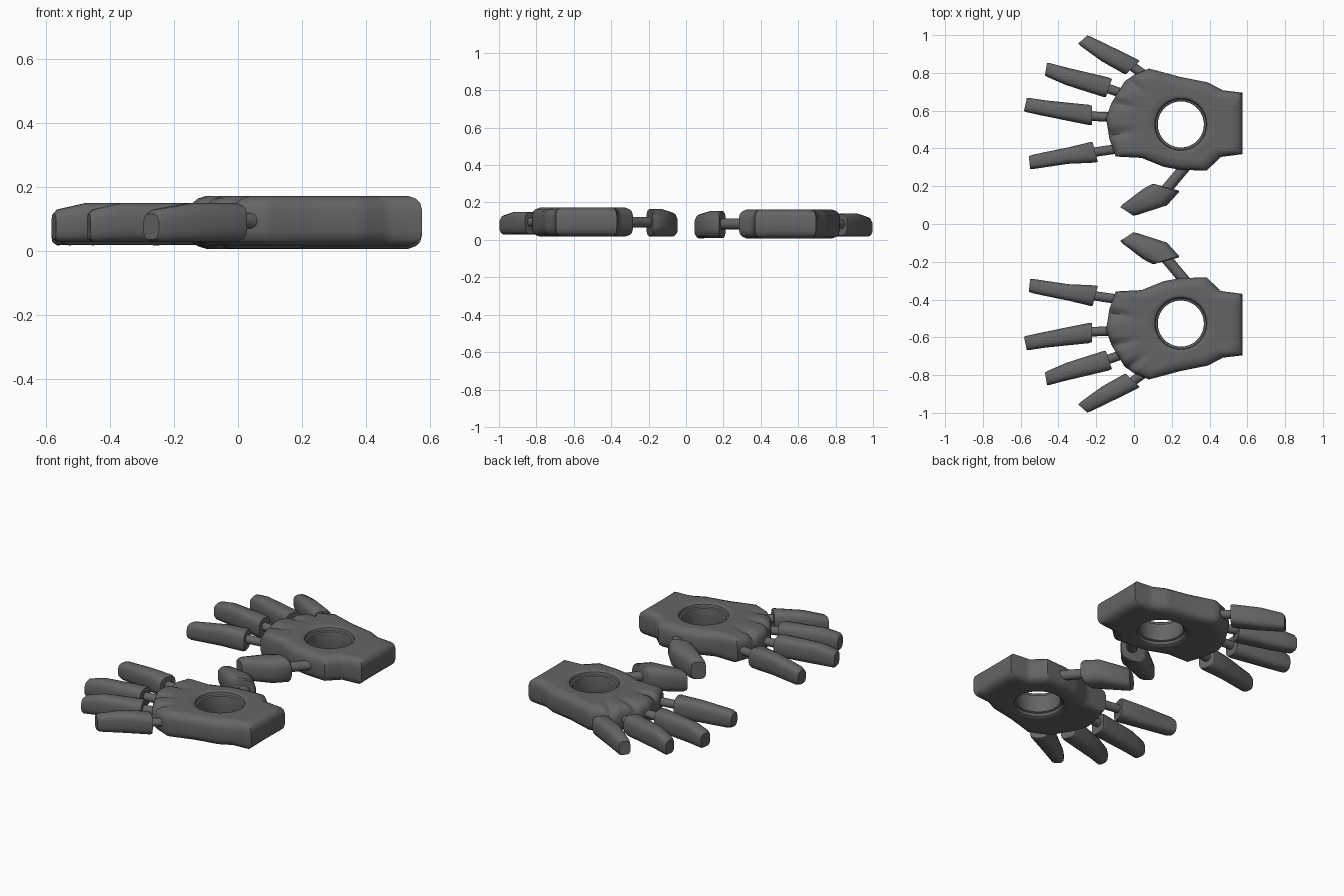
import bpy, bmesh, math
from mathutils import Vector

cube = bpy.data.objects.get("Cube")
if cube:
    bpy.data.objects.remove(cube)

grey = bpy.data.materials.new("dark grey")
grey.use_nodes = True
colour = (0.13, 0.13, 0.13, 1)
grey.diffuse_color = colour
grey.node_tree.nodes["Principled BSDF"].inputs["Base Color"].default_value = colour
grey.node_tree.nodes["Principled BSDF"].inputs["Roughness"].default_value = 0.6


def finish(name, rings, side, lift, closed=False, angle=40):
    """Skin a list of point rings; cap the ends or join last to first."""
    bm = bmesh.new()
    loops = [[bm.verts.new((p[0], p[1] * side, p[2] + lift)) for p in r] for r in rings]
    n = len(loops[0])
    pairs = list(zip(loops, loops[1:]))
    if closed:
        pairs.append((loops[-1], loops[0]))
    for a, b in pairs:
        for i in range(n):
            j = (i + 1) % n
            bm.faces.new((a[i], a[j], b[j], b[i]))
    if not closed:
        bm.faces.new(loops[0])
        bm.faces.new(loops[-1])
    bmesh.ops.recalc_face_normals(bm, faces=bm.faces)
    mesh = bpy.data.meshes.new(name)
    bm.to_mesh(mesh)
    bm.free()
    mesh.materials.append(grey)
    ob = bpy.data.objects.new(name, mesh)
    bpy.context.collection.objects.link(ob)
    bpy.ops.object.select_all(action='DESELECT')
    ob.select_set(True)
    bpy.context.view_layer.objects.active = ob
    bpy.ops.object.shade_smooth_by_angle(angle=math.radians(angle))


# Palm outline, hole and knuckle grooves, seen from above
OUTLINE = [(.575, .37), (.575, .695), (.47, .708), (.39, .75), (.24, .78), (.08, .823),
           (0, .79), (-.05, .755), (-.09, .69), (-.12, .64), (-.148, .56), (-.13, .45),
           (-.097, .357), (.04, .35), (.16, .302), (.25, .286), (.385, .283), (.46, .355)]
HOLE = Vector((.248, .527))
GROOVES = [((-.15, .47), (.02, .495)), ((-.14, .645), (.02, .62)), ((-.05, .77), (.06, .70))]
TOP, MID = .16, .082


def groove_depth(p):
    depth = 0
    for a, b in GROOVES:
        a, b = Vector(a), Vector(b)
        t = min(max((p - a).dot(b - a) / (b - a).length_squared, 0), 1)
        d = (p - a.lerp(b, t)).length
        depth = max(depth, .035 * (1 - t) * max(0, 1 - d / .035))
    return depth


def palm(name, side, lift):
    edge = []
    for i, a in enumerate(OUTLINE):
        b = OUTLINE[(i + 1) % len(OUTLINE)]
        edge += [Vector(a).lerp(Vector(b), k / 6) for k in range(6)]
    # Upper half: ("hole", radius, z) then ("edge", inset, z)
    upper = [("hole", .122, .125), ("hole", .124, .134), ("hole", .134, .138),
             ("hole", .138, .153), ("hole", .148, TOP)]
    upper += [("mix", t, TOP) for t in (.2, .4, .6, .8)]
    upper += [("edge", .05, TOP), ("edge", .022, .151), ("edge", .007, .138), ("edge", 0, .115)]
    rows = upper + [(k, v, 2 * MID - z) for k, v, z in reversed(upper)]
    rings = []
    for kind, v, z in rows:
        ring = []
        for p in edge:
            out = p - HOLE
            u = out.normalized()
            if kind == "hole":
                q = HOLE + u * v
            elif kind == "edge":
                q = p - u * v
            else:
                q = HOLE + u * (.148 + v * (out.length - .05 - .148))
            dz = 0 if kind == "hole" else groove_depth(q)
            ring.append((q.x, q.y, z - dz if z > MID else z))
        rings.append(ring)
    finish(name, rings, side, lift, closed=True)


def section(a, b, low, high, size=1.0, sides=16):
    """Rounded-box ring spanning edge points a and b."""
    a, b = Vector(a), Vector(b)
    mid, half = (a + b) / 2, (b - a) / 2 * size
    ring = []
    for i in range(sides):
        t = 2 * math.pi * (i + .5) / sides
        c, s = math.cos(t), math.sin(t)
        c, s = (math.copysign(abs(w) ** .65, w) for w in (c, s))
        p = mid + half * c
        ring.append((p.x, p.y, (low + high) / 2 + (high - low) / 2 * size * s))
    return ring


def digit(name, base, middle, tip, low, high, side, lift):
    shoulder = [Vector(b).lerp(Vector(m), .08) for b, m in zip(base, middle)]
    end = [Vector(t).lerp(Vector(m), .12) for t, m in zip(tip, middle)]
    rings = [section(*base, low, high, .93), section(*shoulder, low, high),
             section(*middle, low, high), section(*end, low, high - .02),
             section(*tip, low + .005, high - .03, .92)]
    finish(name, rings, side, lift)


def pin(name, a, b, r, side, lift):
    a, b = Vector((*a, MID)), Vector((*b, MID))
    across = (b - a).cross(Vector((0, 0, 1))).normalized() * r
    turn = [2 * math.pi * i / 14 for i in range(14)]
    finish(name, [[e + across * math.cos(t) + Vector((0, 0, r * math.sin(t))) for t in turn]
                  for e in (a, b)], side, lift)


# Each digit: base edge, middle edge, tip edge, pin ends
DIGITS = {
    "index_finger": [((-.22, .437), (-.19, .325)), ((-.34, .408), (-.35, .318)),
                     ((-.557, .363), (-.55, .288)), ((-.24, .376), (-.06, .402))],
    "middle_finger": [((-.222, .63), (-.222, .52)), ((-.47, .655), (-.48, .572)),
                      ((-.567, .67), (-.583, .595)), ((-.26, .572), (-.1, .565))],
    "ring_finger": [((-.115, .772), (-.15, .668)), ((-.37, .832), (-.36, .735)),
                    ((-.46, .856), (-.472, .784)), ((-.17, .728), (-.03, .68))],
    "little_finger": [((.032, .865), (-.045, .79)), ((-.13, .945), (-.17, .86)),
                      ((-.245, 1.0), (-.298, .953)), ((-.03, .85), (.08, .77))],
    "thumb": [((.1, .214), (.245, .175)), ((.05, .188), (.175, .098)),
              ((-.077, .092), (0, .042)), ((.16, .17), (.29, .325))],
}

# Two mirrored hands, the front one sitting slightly higher
for hand, side, lift in (("back_hand", 1, .003), ("front_hand", -1, .013)):
    palm(hand + "_palm", side, lift)
    for part, (base, middle, tip, ends) in DIGITS.items():
        thumb = part == "thumb"
        low, high = (.005, .152) if thumb else (.015, .138)
        digit(f"{hand}_{part}", base, middle, tip, low, high, side, lift)
        pin(f"{hand}_{part}_pin", *ends, .029 if thumb else .025, side, lift)
